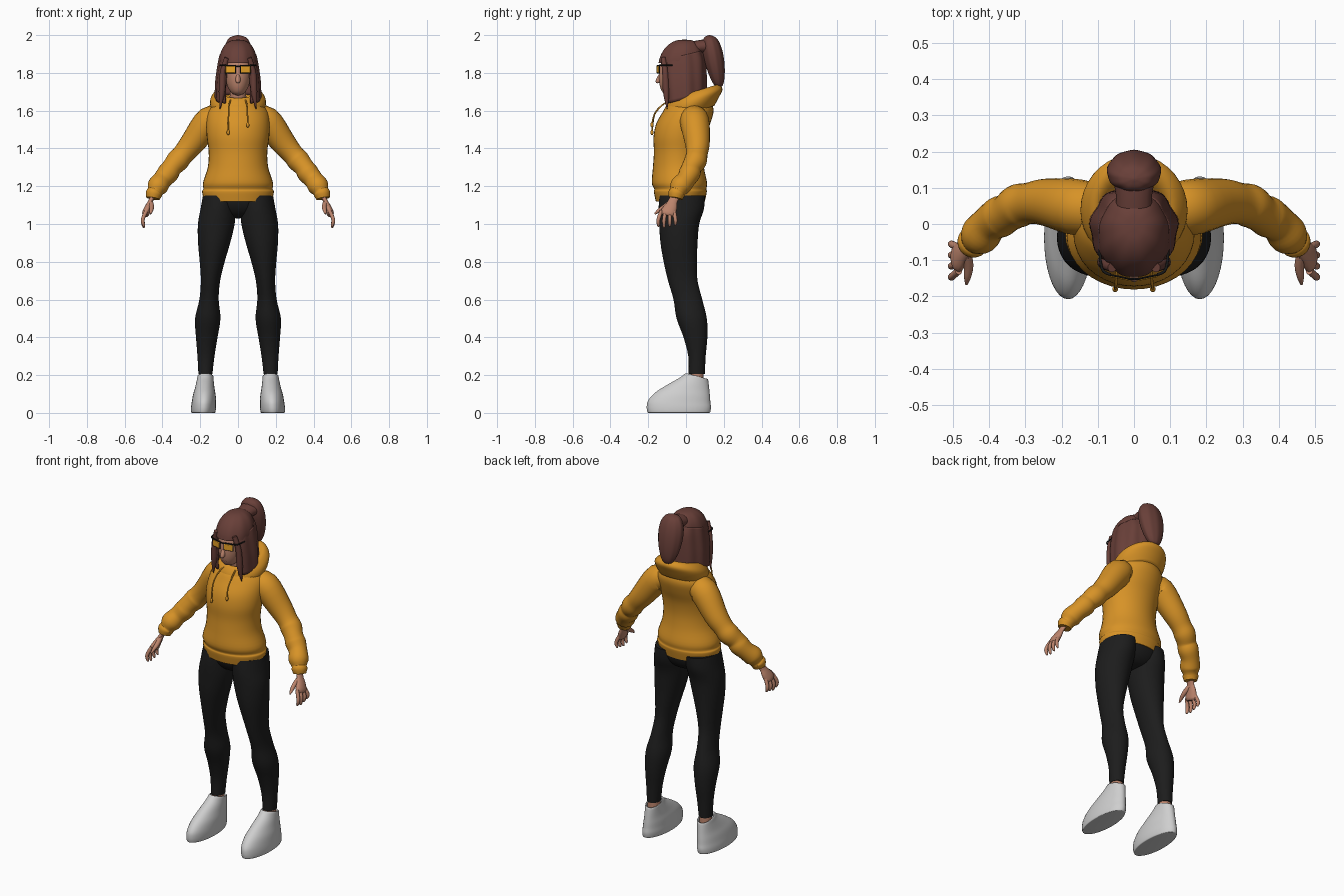
import bpy, bmesh
from math import sin, cos, pi, radians
from mathutils import Vector

cube = bpy.data.objects.get("Cube")
if cube:
    bpy.data.objects.remove(cube, do_unlink=True)


def material(name, red, green, blue):
    mat = bpy.data.materials.new(name)
    mat.use_nodes = True
    mat.diffuse_color = (red, green, blue, 1)
    shader = mat.node_tree.nodes["Principled BSDF"]
    shader.inputs["Base Color"].default_value = mat.diffuse_color
    return mat


ORANGE = material("orange fabric", .68, .29, .02)
BLACK = material("black leggings", .012, .012, .012)
HAIR = material("brown hair", .14, .05, .04)
SKIN = material("skin", .5, .23, .15)
LIPS = material("lips", .4, .14, .1)
WHITE = material("pale shoe", .62, .62, .62)
FRAME = material("black frame", .01, .01, .01)
LENS = material("amber lens", .8, .36, .02)


def smooth_rows(rows, steps=4):
    """Run a smooth curve through rows of numbers."""
    rows = [Vector(row) for row in rows]
    padded = [rows[0]] + rows + [rows[-1]]
    result = []
    for before, start, end, after in zip(padded, padded[1:], padded[2:], padded[3:]):
        leave, arrive = (end - before) / 2, (after - start) / 2
        for step in range(steps):
            t = step / steps
            ease = t * t * (3 - 2 * t)
            result.append(start.lerp(end, ease) + leave * t * (1 - t) ** 2 - arrive * t * t * (1 - t))
    return result + [rows[-1]]


def finish(ob, mat):
    ob.data.materials.append(mat)
    bpy.ops.object.select_all(action='DESELECT')
    ob.select_set(True)
    bpy.context.view_layer.objects.active = ob
    bpy.ops.object.shade_smooth_by_angle(angle=radians(50))
    return ob


def join_rings(name, mat, rings, closed=True):
    """Join rings of points with quads; closed rings get end caps."""
    bm = bmesh.new()
    loops = [[bm.verts.new(point) for point in ring] for ring in rings]
    count = len(loops[0])
    for low, high in zip(loops, loops[1:]):
        for i in range(count if closed else count - 1):
            j = (i + 1) % count
            bm.faces.new((low[i], low[j], high[j], high[i]))
    if closed:
        bm.faces.new(loops[0])
        bm.faces.new(loops[-1])
    bmesh.ops.recalc_face_normals(bm, faces=bm.faces)
    mesh = bpy.data.meshes.new(name)
    bm.to_mesh(mesh)
    bm.free()
    ob = bpy.data.objects.new(name, mesh)
    bpy.context.collection.objects.link(ob)
    return finish(ob, mat)


def stack(name, mat, rows, side=1, sides=36, gap=0, wave=0,
          across=lambda z: 0, rise=lambda z: 0):
    """Level rings: height, depth position, half width, half depth."""
    rings = []
    for z, y, width, depth in smooth_rows(rows):
        ring = []
        for i in range(sides):
            angle = gap + 2 * (pi - gap) * i / (sides - 1 if gap else sides) - pi / 2
            lobe = 1 + wave * sin(9 * angle)
            dx, dy = width * lobe * cos(angle), depth * lobe * sin(angle)
            ring.append((side * (across(z) + dx), y + dy, z + rise(z) * dy))
        rings.append(ring)
    return join_rings(name, mat, rings, closed=not gap)


def ball(name, mat, centre, radii, side=1, taper=0, lean=0, wave=0, dome=False):
    """Rounded form that may widen upwards, lean in depth or be a half dome."""
    x, y, z = centre
    width, depth, height = radii
    rows = []
    for i in range(9):
        lift = 1.55 * (i / 8 if dome else i / 4 - 1)
        u = sin(lift)
        k = cos(lift) ** .8 * (1 + taper * u)
        rows.append((z + height * u, y + lean * u, width * k, depth * k))
    return stack(name, mat, rows, side, sides=54, wave=wave, across=lambda z: x)


def tube(name, mat, rows, side=1, sides=16, ref=(0, 1, 0), flat=1):
    """Rings along a path: x, y, z, radius; flat thins it across ref."""
    rows = smooth_rows(rows)
    points = [row.to_3d() for row in rows]
    rings = []
    for i, row in enumerate(rows):
        along = (points[min(i + 1, len(points) - 1)] - points[max(i - 1, 0)]).normalized()
        u = Vector(ref)
        u = (u - along * along.dot(u)).normalized() * row[3]
        v = along.cross(u) * flat
        turns = [2 * pi * k / sides for k in range(sides)]
        ring = [points[i] + u * cos(a) + v * sin(a) for a in turns]
        rings.append([(side * p.x, p.y, p.z) for p in ring])
    return join_rings(name, mat, rings)


def plate(name, mat, location, size, turn=0):
    bpy.ops.mesh.primitive_cube_add(size=1, location=location, rotation=(0, 0, turn))
    ob = bpy.context.object
    ob.name = name
    ob.scale = size
    bpy.ops.object.transform_apply(location=False, rotation=False, scale=True)
    rounding = ob.modifiers.new("rounding", 'BEVEL')
    rounding.width, rounding.segments = .002, 2
    return finish(ob, mat)


# Hoodie body with gathered hem
stack("hoodie_body", ORANGE, [
    (1.12, -.03, .18, .13), (1.17, -.03, .19, .14), (1.185, -.03, .183, .138), (1.22, -.035, .185, .146),
    (1.3, -.04, .16, .135), (1.38, -.04, .155, .13), (1.46, -.035, .165, .137), (1.53, -.015, .168, .143),
    (1.59, .01, .16, .135), (1.63, .02, .13, .12), (1.66, .03, .09, .09)])

# Hood folded down behind the neck
stack("hood", ORANGE, [
    (1.59, .03, .13, .12), (1.63, .035, .147, .14), (1.67, .045, .143, .148), (1.7, .045, .115, .125),
    (1.69, .035, .09, .095), (1.63, .02, .06, .06)], rise=lambda z: .3)

# Neck, head and face
tube("neck", SKIN, [(0, 0, 1.58, .05), (0, -.02, 1.66, .044), (0, -.03, 1.75, .044)])
ball("head", SKIN, (0, -.045, 1.82), (.075, .095, .14), taper=.12, lean=.035)
ball("nose", SKIN, (0, -.14, 1.775), (.012, .014, .03), taper=-.4, lean=.01)
for part, height in (("upper_lip", 1.731), ("lower_lip", 1.724)):
    ball(part, LIPS, (0, -.127, height), (.022, .01, .004))

# Hair: cap with fringe, hanging lengths, gathered tail
ball("hair_cap", HAIR, (0, -.028, 1.852), (.1, .119, .124), lean=.02, wave=.012, dome=True)
lengths = stack("hair_lengths", HAIR, [
    (1.89, -.02, .09, .1), (1.84, -.02, .1, .116), (1.75, -.015, .112, .115), (1.66, -.01, .115, .11)],
    sides=60, gap=radians(38), wave=.03, rise=lambda z: .25)
shell = lengths.modifiers.new("thickness", 'SOLIDIFY')
shell.thickness, shell.offset = .014, 0
tube("hair_tie", HAIR, [(0, .03, 1.93, .05), (0, .08, 1.94, .05), (0, .13, 1.94, .06)],
     ref=(1, 0, 0), flat=.7)
ball("ponytail", HAIR, (0, .15, 1.86), (.073, .052, .14), taper=.2, lean=-.025, wave=.015)

plate("glasses_bridge", FRAME, (0, -.152, 1.836), (.03, .006, .007))

for side, label in ((1, "left_"), (-1, "right_")):
    # Lock of hair beside the face
    tube(label + "front_lock", HAIR, [
        (.06, -.12, 1.88, .013), (.08, -.11, 1.8, .016), (.085, -.105, 1.7, .017), (.095, -.1, 1.61, .002)], side)

    # Glasses half
    plate(label + "glasses_frame", FRAME, (side * .04, -.146, 1.82), (.06, .005, .046), side * .2)
    plate(label + "lens", LENS, (side * .04, -.149, 1.818), (.051, .005, .036), side * .2)
    tube(label + "glasses_temple", FRAME, [
        (.065, -.14, 1.84, .004), (.09, -.12, 1.84, .004), (.096, -.03, 1.84, .003)], side)

    # Sleeve with soft folds and cuff
    tube(label + "sleeve", ORANGE, [
        (.09, .04, 1.55, .06), (.15, .045, 1.545, .078), (.24, .06, 1.43, .066), (.29, .057, 1.37, .057),
        (.32, .05, 1.335, .06), (.35, .03, 1.3, .053), (.37, .02, 1.27, .057), (.4, 0, 1.235, .051),
        (.425, -.03, 1.2, .055), (.44, -.045, 1.17, .041), (.445, -.05, 1.16, .044), (.45, -.055, 1.135, .036)],
        side, sides=24)

    # Hand
    tube(label + "palm", SKIN, [
        (.45, -.055, 1.15, .024), (.463, -.07, 1.12, .025), (.476, -.08, 1.09, .034),
        (.487, -.095, 1.06, .04), (.49, -.1, 1.045, .03)], side, flat=.5)
    for i, finger in enumerate(("index", "middle", "ring", "little")):
        y, spread = -.13 + .022 * i, .008 * (i - 2)
        tip = .98 + .006 * abs(i - 1)
        tube(label + finger + "_finger", SKIN, [
            (.485, y, 1.07, .01), (.504, y + spread, 1.025, .01), (.5, y + spread, tip + .01, .008),
            (.495, y + spread, tip, .003)], side)
    tube(label + "thumb", SKIN, [
        (.463, -.08, 1.115, .014), (.457, -.115, 1.09, .013), (.46, -.145, 1.07, .01),
        (.463, -.166, 1.053, .004)], side, ref=(1, 0, 0))

    # Drawstring with knot, hanging lower on the right
    end = 1.505 + .02 * side
    tube(label + "drawstring", ORANGE, [
        (.04, -.08, 1.655, .004), (.047, -.125, 1.63, .004), (.05, -.167, 1.58, .004),
        (.052, -.18, end, .004)], side)
    ball(label + "drawstring_knot", ORANGE, (.052, -.18, end), (.008, .008, .014), side)

    # Legging, leaning outwards towards the ankle
    stack(label + "legging", BLACK, [
        (.205, .057, .037, .043), (.3, .058, .045, .046), (.4, .05, .057, .063), (.5, .03, .067, .08),
        (.6, .01, .051, .076), (.7, -.017, .051, .078), (.8, -.03, .066, .088), (.9, -.037, .085, .098),
        (1, -.036, .097, .106), (1.08, -.025, .093, .12), (1.15, -.02, .09, .12)],
        side, across=lambda z: .175 - .06 * z * z)

    # Ankle and shoe
    tube(label + "ankle", SKIN, [(.172, .06, .12, .035), (.172, .058, .22, .035)], side)
    stack(label + "shoe", WHITE, [
        (0, -.038, .058, .16), (.004, -.038, .064, .166), (.03, -.038, .066, .17), (.06, -.036, .064, .165),
        (.095, -.02, .06, .147), (.13, .008, .052, .116), (.17, .043, .045, .077), (.193, .056, .042, .06),
        (.19, .057, .036, .05), (.16, .058, .03, .04)],
        side, across=lambda z: .184 - .06 * z, rise=lambda z: -7 * z * z)

# Hips joining the leggings
ball("hips", BLACK, (0, -.02, 1.15), (.178, .12, .12))
